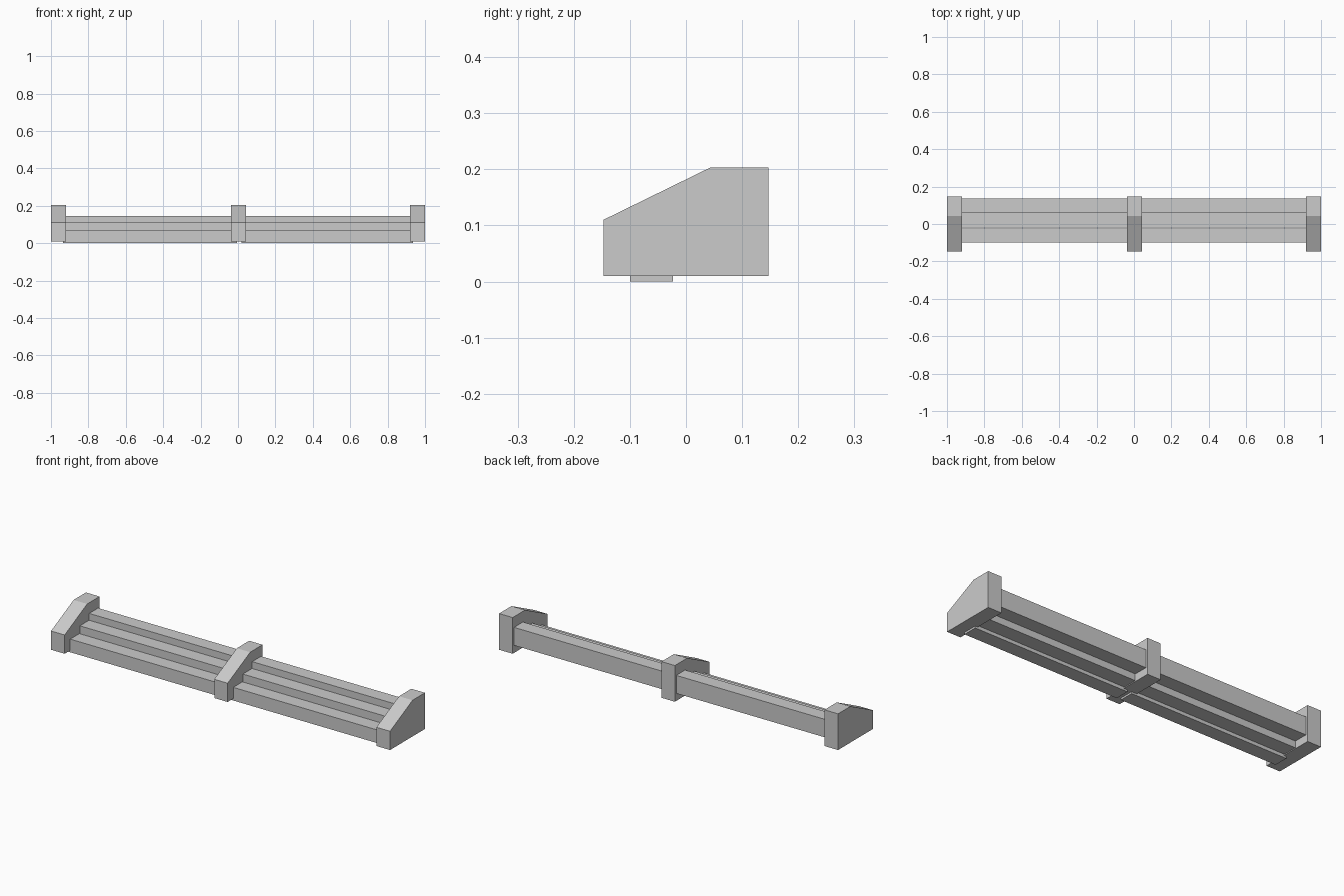
import bpy
import bmesh

cube = bpy.data.objects.get("Cube")
if cube:
    bpy.data.objects.remove(cube, do_unlink=True)

grey = bpy.data.materials.new("light_grey")
grey.use_nodes = True
colour = (0.6, 0.6, 0.6, 1)
grey.diffuse_color = colour
grey.node_tree.nodes["Principled BSDF"].inputs["Base Color"].default_value = colour


def extrude_profile(name, profile, x0, x1):
    """Extrude a (y, z) outline along x."""
    bm = bmesh.new()
    face = bm.faces.new([bm.verts.new((x0, y, z)) for y, z in profile])
    grown = bmesh.ops.extrude_face_region(bm, geom=[face])["geom"]
    moved = [v for v in grown if isinstance(v, bmesh.types.BMVert)]
    bmesh.ops.translate(bm, verts=moved, vec=(x1 - x0, 0, 0))
    bmesh.ops.recalc_face_normals(bm, faces=bm.faces)
    mesh = bpy.data.meshes.new(name)
    bm.to_mesh(mesh)
    bm.free()
    mesh.materials.append(grey)
    obj = bpy.data.objects.new(name, mesh)
    bpy.context.collection.objects.link(obj)


# Sloping supports at both ends and in the middle
support = [(-0.147, 0.01), (0.147, 0.01), (0.147, 0.203), (0.043, 0.203), (-0.147, 0.11)]
for side, x0, x1 in (("right", -1, -0.92), ("middle", -0.037, 0.042), ("left", 0.92, 1)):
    extrude_profile(side + "_support", support, x0, x1)

# Three stepped planks in each bay: y range, then z range
steps = {
    "front": (-0.1, -0.023, 0, 0.07),
    "middle": (-0.019, 0.059, 0.015, 0.11),
    "back": (0.06, 0.135, 0.05, 0.146),
}
for bay, x0, x1 in (("right", -0.935, -0.005), ("left", 0.02, 0.935)):
    for step, (y0, y1, z0, z1) in steps.items():
        outline = [(y0, z0), (y1, z0), (y1, z1), (y0, z1)]
        extrude_profile(f"{bay}_{step}_plank", outline, x0, x1)
